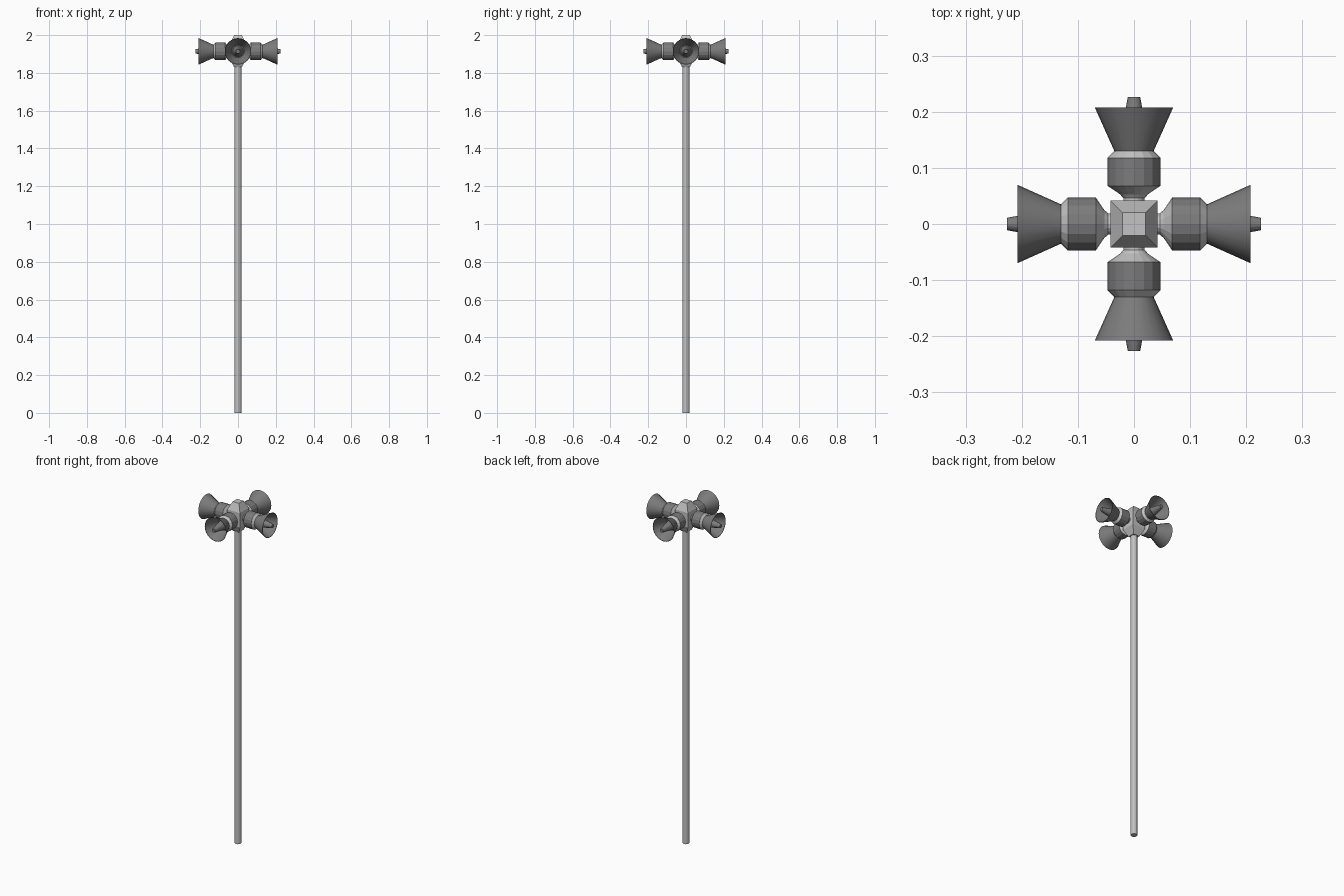
import bpy, math
from mathutils import Matrix

if "Cube" in bpy.data.objects:
    bpy.data.objects.remove(bpy.data.objects["Cube"])

ZC = 1.914  # height of the horn axes


def material(name, v):
    m = bpy.data.materials.new(name)
    m.diffuse_color = (v, v, v, 1)
    m.use_nodes = True
    m.node_tree.nodes["Principled BSDF"].inputs["Base Color"].default_value = m.diffuse_color
    return m


LIGHT = material("light grey metal", 0.55)
DARK = material("dark grey metal", 0.2)


def lathe(name, profile, sides, mat, matrix=Matrix(), turn=0.0, caps=(True, True), smooth=False):
    """Revolve (height, radius) points about local z."""
    verts, faces = [], []
    n = len(profile)
    for h, r in profile:
        for i in range(sides):
            a = 2 * math.pi * i / sides + turn
            verts.append((r * math.cos(a), r * math.sin(a), h))
    for k in range(n - 1):
        for i in range(sides):
            j = (i + 1) % sides
            faces.append((k * sides + i, k * sides + j, (k + 1) * sides + j, (k + 1) * sides + i))
    if caps[0]:
        faces.append(tuple(reversed(range(sides))))
    if caps[1]:
        faces.append(tuple(range((n - 1) * sides, n * sides)))
    me = bpy.data.meshes.new(name)
    me.from_pydata(verts, [], faces)
    me.materials.append(mat)
    ob = bpy.data.objects.new(name, me)
    ob.matrix_world = matrix
    bpy.context.collection.objects.link(ob)
    if smooth:
        bpy.context.view_layer.objects.active = ob
        bpy.ops.object.select_all(action='DESELECT')
        ob.select_set(True)
        bpy.ops.object.shade_smooth_by_angle(angle=math.radians(30))
    return ob


# Pole
lathe("pole", [(0, 0.018), (1.84, 0.018)], 12, LIGHT)

# Square hub, tapered above and below
q = math.sqrt(2)
lathe("hub", [(1.83, 0.0205 * q), (1.873, 0.0415 * q), (1.957, 0.0415 * q), (2.0, 0.0205 * q)],
      4, LIGHT, turn=math.pi / 4)

# Four horns
for k, side in enumerate(("right", "back", "left", "front")):
    M = (Matrix.Translation((0, 0, ZC)) @ Matrix.Rotation(k * math.pi / 2, 4, 'Z')
         @ Matrix.Rotation(math.pi / 2, 4, 'Y'))
    # neck joining hub and driver
    lathe("neck_" + side, [(0.03, 0.019), (0.046, 0.019), (0.053, 0.025), (0.068, 0.047)],
          16, LIGHT, M, caps=(True, False))
    # driver body
    lathe("driver_" + side, [(0.068, 0.047), (0.118, 0.047)], 16, DARK, M, caps=(False, False))
    # bevelled collar in front of the driver
    lathe("collar_" + side, [(0.118, 0.047), (0.13, 0.035)], 16, LIGHT, M, caps=(False, False))
    # flared bell: outside, rim, inside, back wall
    lathe("bell_" + side, [(0.13, 0.035), (0.208, 0.07), (0.208, 0.068), (0.132, 0.034)],
          24, DARK, M, caps=(False, True), smooth=True)
    # central plug inside the bell
    lathe("plug_" + side, [(0.132, 0.029), (0.208, 0.0145), (0.226, 0.011)],
          16, DARK, M, caps=(False, True))
